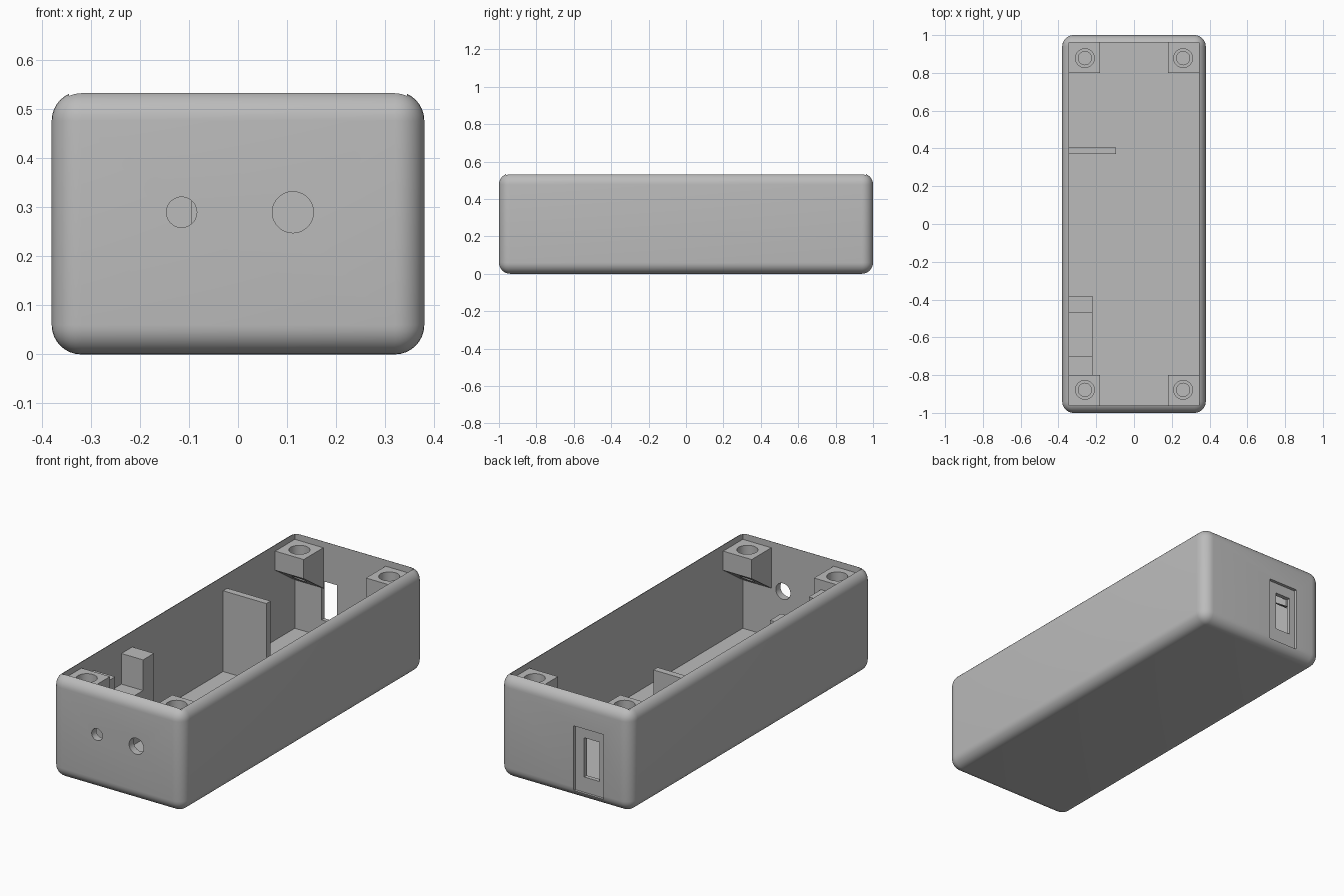
import bpy, bmesh, math
from mathutils import Matrix, Vector

cube = bpy.data.objects.get("Cube")
if cube:
    bpy.data.objects.remove(cube, do_unlink=True)

grey = bpy.data.materials.new("plain_grey")
grey.use_nodes = True
COLOUR = (0.5, 0.5, 0.5, 1)
grey.diffuse_color = COLOUR
grey.node_tree.nodes["Principled BSDF"].inputs["Base Color"].default_value = COLOUR

HX, HY, TOP = 0.38, 1.0, 0.537      # outer half sizes and height
IX, IY, FLOOR = 0.345, 0.962, 0.035  # cavity half sizes and floor level
LAP = 0.005                          # overlap of inner parts into the shell


def finish(name, bm):
    bmesh.ops.recalc_face_normals(bm, faces=bm.faces)
    mesh = bpy.data.meshes.new(name)
    bm.to_mesh(mesh)
    bm.free()
    mesh.materials.append(grey)
    obj = bpy.data.objects.new(name, mesh)
    bpy.context.collection.objects.link(obj)
    return obj


def box(name, lo, hi, radius=0):
    lo, hi = Vector(lo), Vector(hi)
    bm = bmesh.new()
    bmesh.ops.create_cube(bm, size=1, matrix=Matrix.Translation((lo + hi) / 2)
                          @ Matrix.Diagonal((*(hi - lo), 1)))
    if radius:
        bmesh.ops.bevel(bm, geom=bm.edges[:], offset=radius, segments=8,
                        profile=0.5, affect='EDGES')
    return finish(name, bm)


def cylinder(name, centre, radius, length, axis='Z'):
    turn = Matrix.Rotation(math.pi / 2, 4, 'X') if axis == 'Y' else Matrix()
    bm = bmesh.new()
    bmesh.ops.create_cone(bm, cap_ends=True, segments=40, radius1=radius,
                          radius2=radius, depth=length,
                          matrix=Matrix.Translation(centre) @ turn)
    return finish(name, bm)


def prism(name, profile, x0, x1):
    """Extrude a (y, z) profile along x."""
    bm = bmesh.new()
    face = bm.faces.new([bm.verts.new((x0, y, z)) for y, z in profile])
    new = bmesh.ops.extrude_face_region(bm, geom=[face])["geom"]
    bmesh.ops.translate(bm, vec=(x1 - x0, 0, 0),
                        verts=[v for v in new if isinstance(v, bmesh.types.BMVert)])
    return finish(name, bm)


def select(obj):
    bpy.ops.object.select_all(action='DESELECT')
    obj.select_set(True)
    bpy.context.view_layer.objects.active = obj


def cut(obj, cutters):
    select(obj)
    for cutter in cutters:
        mod = obj.modifiers.new("cut", 'BOOLEAN')
        mod.operation, mod.solver, mod.object = 'DIFFERENCE', 'EXACT', cutter
        bpy.ops.object.modifier_apply(modifier=mod.name)
        bpy.data.objects.remove(cutter, do_unlink=True)


def smooth(obj):
    select(obj)
    bpy.ops.object.shade_smooth_by_angle(angle=math.radians(30))


# Rounded open shell with two front holes and a recessed back slot
shell = box("shell", (-HX, -HY, 0), (HX, HY, TOP), radius=0.06)
cut(shell, [
    box("cavity", (-IX, -IY, FLOOR), (IX, IY, 1)),
    cylinder("small_hole", (-0.115, -HY, 0.29), 0.031, 0.2, 'Y'),
    cylinder("large_hole", (0.112, -HY, 0.29), 0.042, 0.2, 'Y'),
    box("recess", (-0.222, HY - 0.016, 0.04), (-0.05, 1.1, 0.38)),
    box("slot", (-0.19, 0.9, 0.12), (-0.1, 1.1, 0.325)),
])
smooth(shell)

# Screw posts in the corners, with sloped undersides and stepped holes
POST_TOP, POST_LOW, WEDGE_LOW = 0.5, 0.4, 0.285
for x_name, sx in (("left", 1), ("right", -1)):
    for y_name, sy in (("front", -1), ("back", 1)):
        inner, outer = 0.8 * sy, (IY + LAP) * sy
        post = prism(f"{y_name}_{x_name}_screw_post",
                     [(inner, POST_TOP), (outer, POST_TOP),
                      (outer, WEDGE_LOW), (inner, POST_LOW)],
                     0.18 * sx, (IX + LAP) * sx)
        at = (0.26 * sx, 0.878 * sy)
        cut(post, [cylinder("bore", (*at, 0.4), 0.035, 0.5),
                   cylinder("counterbore", (*at, POST_TOP), 0.05, 0.14)])
        smooth(post)

# Partition plate on the right wall
wall = -IX - LAP
base = FLOOR - LAP
box("partition", (wall, 0.37, base), (-0.095, 0.405, 0.457))

# Stepped cradle: low seat between two uprights
prism("cradle", [(-0.8, base), (-0.38, base), (-0.38, 0.45), (-0.47, 0.45),
                 (-0.47, 0.29), (-0.7, 0.29), (-0.7, 0.45), (-0.8, 0.45)],
      wall, -0.22)
